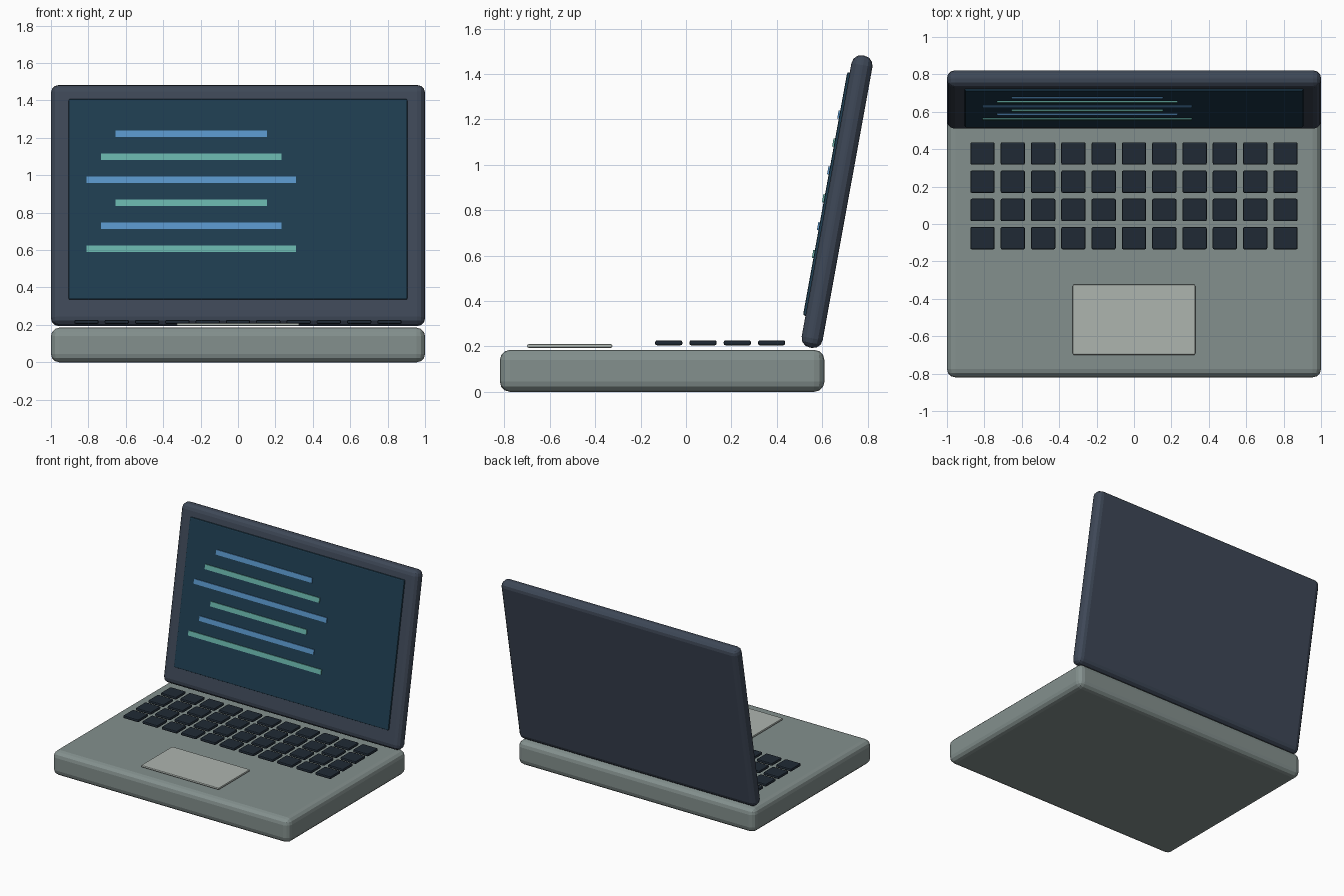
import bpy
from mathutils import Matrix, Vector

if "Cube" in bpy.data.objects:
    bpy.data.objects.remove(bpy.data.objects["Cube"])

TILT = -0.18                              # lid leans back
LID_CENTRE = Vector((0, 0.6655, 0.838))
LID_ROT = Matrix.Rotation(TILT, 3, 'X')


def material(name, rgb):
    m = bpy.data.materials.new(name)
    m.diffuse_color = (*rgb, 1)
    m.use_nodes = True
    m.node_tree.nodes["Principled BSDF"].inputs["Base Color"].default_value = m.diffuse_color
    return m


def box(name, size, loc, mat, bevel=0.0, segments=3, tilt=0.0):
    bpy.ops.mesh.primitive_cube_add(size=1, location=loc)
    ob = bpy.context.object
    ob.name = name
    ob.scale = size
    bpy.ops.object.transform_apply(location=False, rotation=False, scale=True)
    ob.rotation_euler.x = tilt
    ob.data.materials.append(mat)
    if bevel:
        mod = ob.modifiers.new("rounded_edges", 'BEVEL')
        mod.width = bevel
        mod.segments = segments
    return ob


def lid_box(name, size, local, mat, bevel=0.0, segments=3):
    """Box placed in the tilted frame of the lid (local -y faces the user)."""
    return box(name, size, LID_CENTRE + LID_ROT @ Vector(local), mat,
               bevel, segments, TILT)


body = material("body_grey", (0.23, 0.28, 0.27))
shell = material("lid_slate", (0.048, 0.064, 0.095))
glass = material("screen_blue", (0.013, 0.046, 0.08))
key_mat = material("key_dark", (0.014, 0.023, 0.035))
pad_mat = material("pad_grey", (0.42, 0.46, 0.43))
blue = material("line_blue", (0.10, 0.30, 0.58))
teal = material("line_teal", (0.14, 0.45, 0.40))

# Base
box("base", (2.0, 1.43, 0.185), (0, -0.105, 0.0965 - 0.004), body, 0.045)

# Trackpad
box("trackpad", (0.655, 0.375, 0.016), (0, -0.512, 0.202), pad_mat, 0.006, 2)

# Keyboard
for row in range(4):
    for col in range(11):
        box(f"key_{row}_{col}", (0.13, 0.12, 0.022),
            ((col - 5) * 0.162, 0.377 - row * 0.151, 0.216), key_mat, 0.008, 2)

# Lid and screen
lid_box("lid", (2.0, 0.094, 1.308), (0, 0, 0), shell, 0.042)
lid_box("screen", (1.81, 0.02, 1.09), (0, -0.048, 0.025), glass, 0.008, 2)

# Lines shown on the screen
for i in range(6):
    lid_box(f"screen_line_{i}", (0.81 + 0.155 * (i % 3), 0.01, 0.036),
            (-0.25, -0.06, 0.379 - 0.125 * i), (blue, teal)[i % 2])
